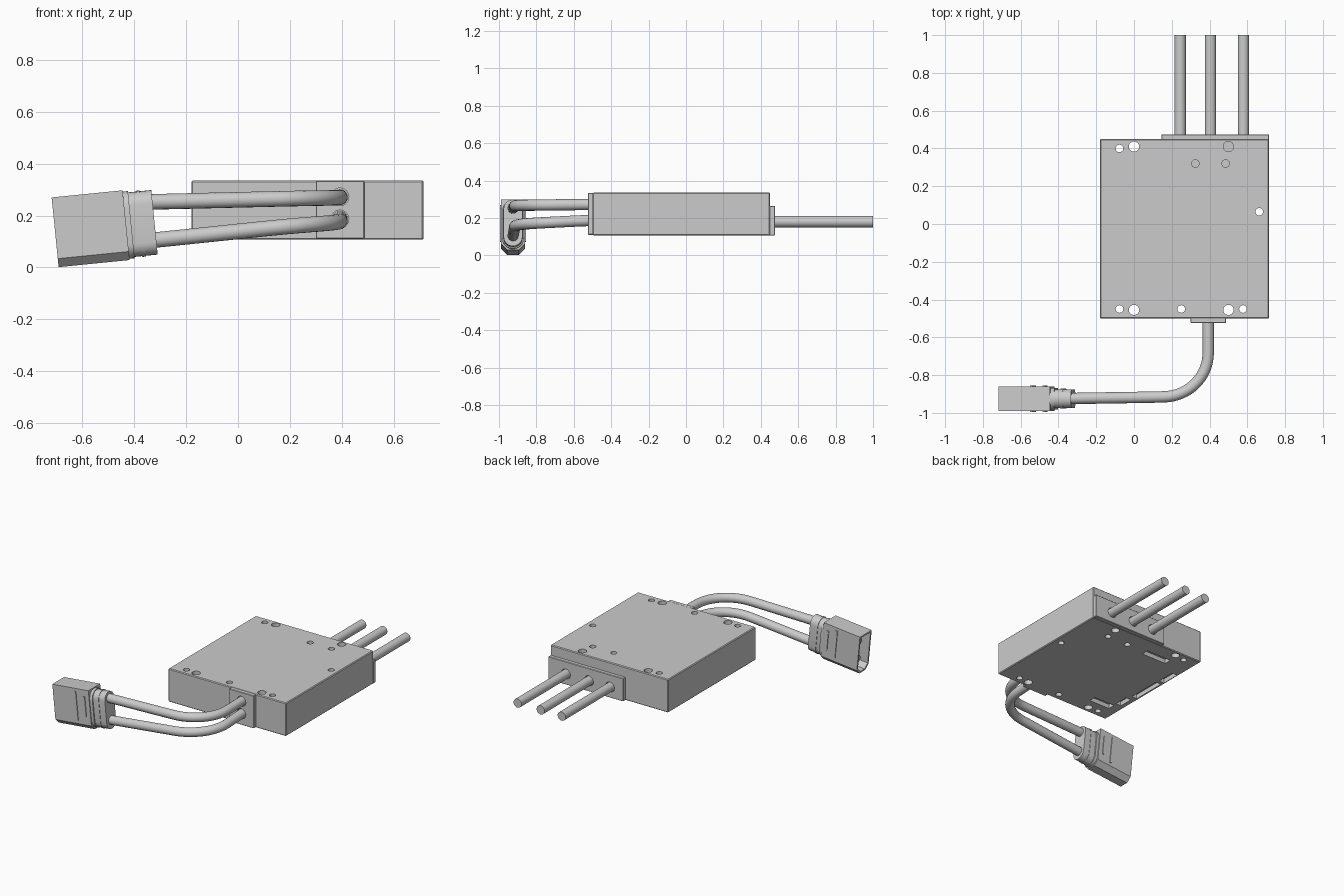
import bpy, bmesh, math
from mathutils import Matrix, Vector

cube = bpy.data.objects.get("Cube")
if cube:
    bpy.data.objects.remove(cube, do_unlink=True)

grey = bpy.data.materials.new("plain_grey")
grey.use_nodes = True
colour = (0.6, 0.6, 0.6, 1)
grey.diffuse_color = colour
grey.node_tree.nodes["Principled BSDF"].inputs["Base Color"].default_value = colour


def activate(obj):
    bpy.ops.object.select_all(action="DESELECT")
    obj.select_set(True)
    bpy.context.view_layer.objects.active = obj


def finish(name, bm, matrix=Matrix(), smooth=False):
    bmesh.ops.recalc_face_normals(bm, faces=bm.faces)
    mesh = bpy.data.meshes.new(name)
    bm.to_mesh(mesh)
    bm.free()
    mesh.transform(matrix)
    mesh.materials.append(grey)
    obj = bpy.data.objects.new(name, mesh)
    bpy.context.collection.objects.link(obj)
    if smooth:
        activate(obj)
        bpy.ops.object.shade_smooth_by_angle(angle=math.radians(35))
    return obj


def box(name, lo, hi, bevel=0.0, matrix=Matrix()):
    lo, hi = Vector(lo), Vector(hi)
    bm = bmesh.new()
    m = Matrix.Translation((lo + hi) / 2) @ Matrix.Diagonal((*(hi - lo), 1))
    bmesh.ops.create_cube(bm, size=1, matrix=m)
    if bevel:
        bmesh.ops.bevel(bm, geom=bm.edges[:], offset=bevel, segments=1, affect="EDGES")
    return finish(name, bm, matrix)


def rod(name, start, end, radius, matrix=Matrix()):
    start, end = Vector(start), Vector(end)
    axis = end - start
    turn = axis.to_track_quat("Z", "Y").to_matrix().to_4x4()
    bm = bmesh.new()
    bmesh.ops.create_cone(bm, cap_ends=True, segments=32, radius1=radius, radius2=radius,
                          depth=axis.length, matrix=Matrix.Translation((start + end) / 2) @ turn)
    return finish(name, bm, matrix, True)


def prism(name, outline, u0, u1, matrix=Matrix(), smooth=False):
    """Extrude a (y, z) outline along x."""
    bm = bmesh.new()
    face = bm.faces.new([bm.verts.new((u0, y, z)) for y, z in outline])
    new = bmesh.ops.extrude_face_region(bm, geom=[face])["geom"]
    bmesh.ops.translate(bm, vec=(u1 - u0, 0, 0),
                        verts=[v for v in new if isinstance(v, bmesh.types.BMVert)])
    # the extrusion keeps the starting face, so the solid is closed
    return finish(name, bm, matrix, smooth)


def carve(obj, cutter):
    """Subtract one cutter from a part and discard the cutter."""
    cutter.hide_render = True
    mod = obj.modifiers.new("carve", "BOOLEAN")
    mod.operation, mod.solver, mod.object = "DIFFERENCE", "EXACT", cutter
    activate(obj)
    bpy.ops.object.modifier_apply(modifier=mod.name)
    bpy.data.objects.remove(cutter, do_unlink=True)


# Main case with mounting holes and connector slots
BOTTOM, TOP = 0.107, 0.335
case = box("case", (-0.18, -0.5, BOTTOM), (0.715, 0.45, TOP), 0.005)
BIG, SMALL = 0.027, 0.02
through = [(0, 0.41, BIG), (0, -0.455, BIG), (0.5, -0.455, BIG), (-0.077, 0.4, SMALL),
           (-0.077, -0.45, SMALL), (0.25, -0.45, SMALL), (0.577, -0.45, SMALL), (0.663, 0.065, SMALL)]
for x, y, r in through:
    carve(case, rod("cutter", (x, y, 0), (x, y, 0.5), r))
for x, y, r in [(0.5, 0.41, BIG), (0.325, 0.32, SMALL), (0.485, 0.32, SMALL)]:
    carve(case, rod("cutter", (x, y, 0), (x, y, BOTTOM + 0.06), r))
    carve(case, rod("cutter", (x, y, TOP - 0.06), (x, y, 0.5), r))
for x, y, w, d in [(0.08, 0.317, 0.19, 0.05), (-0.145, -0.05, 0.04, 0.24), (-0.15, 0.16, 0.04, 0.13),
                   (-0.03, -0.355, 0.16, 0.05), (-0.125, -0.255, 0.04, 0.1)]:
    carve(case, box("cutter", (x - w / 2, y - d / 2, 0), (x + w / 2, y + d / 2, BOTTOM + 0.03)))

# Cable entry plates
CABLE_X, UPPER_Z, LOWER_Z = 0.393, 0.272, 0.187
front_plate = box("front_plate", (0.3, -0.525, 0.11), (0.487, -0.495, 0.334), 0.003)
for z in (UPPER_Z, LOWER_Z):
    carve(front_plate, rod("cutter", (CABLE_X, -0.6, z), (CABLE_X, -0.505, z), 0.034))

WIRES, WIRE_Z = (0.245, 0.405, 0.58), 0.18
back_plate = box("back_plate", (0.145, 0.445, BOTTOM), (0.715, 0.475, 0.265), 0.003)
for x in WIRES:
    carve(back_plate, rod("cutter", (x, 0.455, WIRE_Z), (x, 0.6, WIRE_Z), 0.034))

# Three straight output wires
for i, x in enumerate(WIRES):
    rod(f"output_wire_{i + 1}", (x, 0.45, WIRE_Z), (x, 1.0, WIRE_Z), 0.03)

# Plug, built along x and then tilted
PLUG = Matrix.Translation((-0.705, -0.925, 0.1355)) @ Matrix.Rotation(-0.1, 4, "Y")


def chamfered(w, h, c):
    return [(-w, h), (w, h), (w, c - h), (w - c, -h), (c - w, -h), (-w, c - h)]


def stadium(w, h, n=12):
    arc = [math.pi * i / n for i in range(n + 1)]
    top = [(w * math.cos(a), h - w + w * math.sin(a)) for a in arc]
    return top + [(-y, -z) for y, z in top]


housing = prism("plug_housing", chamfered(0.064, 0.135, 0.033), 0, 0.275)
carve(housing, prism("cutter", chamfered(0.053, 0.124, 0.03), -0.1, 0.17))
housing.data.transform(PLUG)

for name, u0, u1, w, h in [("plug_cap", 0.27, 0.385, 0.05, 0.125),
                           ("plug_collar", 0.262, 0.295, 0.058, 0.13),
                           ("plug_cap_rim", 0.325, 0.34, 0.053, 0.128)]:
    prism(name, stadium(w, h), u0, u1, PLUG, True)

# Contact pins and raised ribs on the plug
for name, v in (("upper", 0.065), ("lower", -0.06)):
    rod(f"{name}_pin", (0.04, 0, v), (0.2, 0, v), 0.026, PLUG)
for side, s in (("front", -1), ("back", 1)):
    for u, v0, v1 in ((0.167, -0.08, 0.115), (0.232, -0.045, 0.09)):
        y0, y1 = sorted((s * 0.06, s * 0.069))
        box(f"{side}_rib", (u, y0, v0), (u + 0.012, y1, v1), 0, PLUG)


# Two curved input cables
def cable(name, z_start, v_end):
    end = PLUG @ Vector((0.35, 0, v_end))
    drop = end.z - z_start
    knots = [Vector((CABLE_X, -0.503, z_start)), Vector((CABLE_X, -0.68, z_start + drop * 0.1)),
             Vector((0.16, -0.915, z_start + drop * 0.38)), end]
    bend = [Vector((0, -0.13, drop * 0.08)), Vector((-0.13, -0.004, drop * 0.15))]
    slopes = [bend[0] * 0.4, bend[0], bend[1], bend[1]]
    curve = bpy.data.curves.new(name, "CURVE")
    curve.dimensions = "3D"
    curve.bevel_depth, curve.bevel_resolution, curve.resolution_u = 0.03, 6, 16
    curve.use_fill_caps = True
    spline = curve.splines.new("BEZIER")
    spline.bezier_points.add(len(knots) - 1)
    for p, k, s in zip(spline.bezier_points, knots, slopes):
        p.handle_left_type = p.handle_right_type = "FREE"
        p.co, p.handle_left, p.handle_right = k, k - s, k + s
    curve.materials.append(grey)
    obj = bpy.data.objects.new(name, curve)
    bpy.context.collection.objects.link(obj)
    activate(obj)
    bpy.ops.object.convert(target="MESH")
    bpy.ops.object.shade_smooth_by_angle(angle=math.radians(35))


cable("upper_cable", UPPER_Z, 0.082)
cable("lower_cable", LOWER_Z, -0.068)
